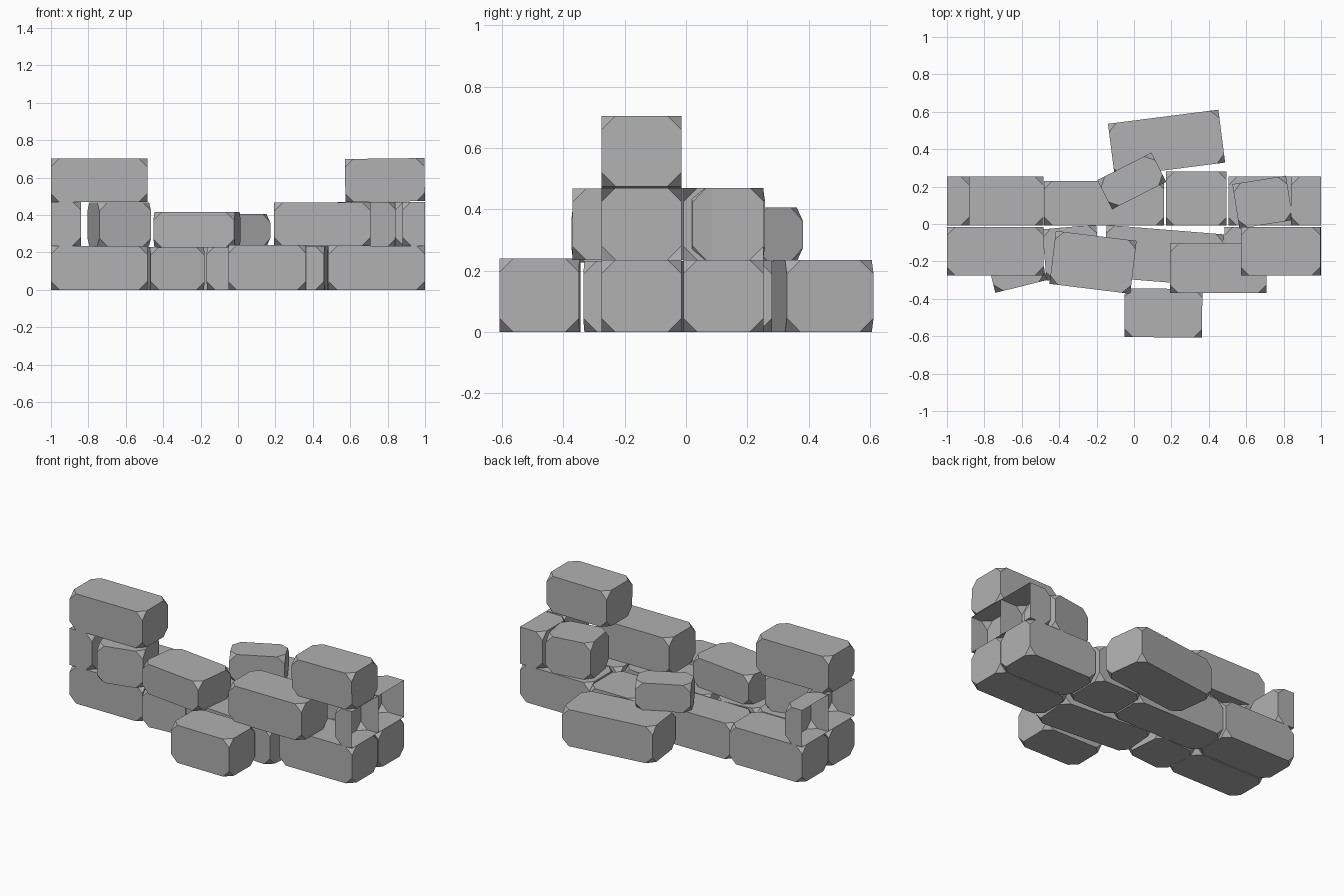
import bpy, bmesh
from math import radians
from mathutils import Matrix, Vector

if "Cube" in bpy.data.objects:
    bpy.data.objects.remove(bpy.data.objects["Cube"])

CUT = 0.045      # size of the chipped corners

# Mid-grey stone
grey = bpy.data.materials.new("stone_grey")
grey.diffuse_color = (0.44, 0.44, 0.44, 1)
grey.use_nodes = True
grey.node_tree.nodes["Principled BSDF"].inputs["Base Color"].default_value = grey.diffuse_color


def stone(name, center, size, turn=0, tilt=0, clip=0):
    """Brick with chipped corners; clip=+1/-1 leaves it cut open at that wall end."""
    bm = bmesh.new()
    bmesh.ops.create_cube(bm, size=1)
    bmesh.ops.scale(bm, vec=Vector(size), verts=bm.verts)
    bmesh.ops.bevel(bm, geom=bm.verts[:], offset=CUT, segments=1, affect='VERTICES')
    rot = Matrix.Rotation(radians(turn), 4, 'Z') @ Matrix.Rotation(radians(tilt), 4, 'Y')
    bmesh.ops.transform(bm, matrix=Matrix.Translation(center) @ rot, verts=bm.verts)
    if clip:
        bmesh.ops.bisect_plane(bm, geom=bm.verts[:] + bm.edges[:] + bm.faces[:],
                               plane_co=(clip, 0, 0), plane_no=(clip, 0, 0),
                               clear_outer=True)
    me = bpy.data.meshes.new(name)
    bm.to_mesh(me)
    bm.free()
    me.materials.append(grey)
    bpy.context.collection.objects.link(bpy.data.objects.new(name, me))


def row_stone(name, x0, x1, y0, y1, z0, z1, **kw):
    stone(name, ((x0 + x1) / 2, (y0 + y1) / 2, (z0 + z1) / 2),
          (x1 - x0, y1 - y0, z1 - z0), **kw)


FRONT = (-0.275, -0.015)
BACK = (-0.008, 0.253)
Z0, Z1, Z2, Z3 = 0, 0.235, 0.47, 0.702

# Bottom course, front row
row_stone("base_front_left", -1, -0.485, *FRONT, Z0, Z1)
stone("base_front_mid_left", (-0.335, -0.153, 0.115), (0.29, 0.275, 0.23), turn=5)
stone("base_front_mid_right", (0.157, -0.17, 0.116), (0.63, 0.28, 0.232), turn=-4.6)
row_stone("base_front_right", 0.485, 1, *FRONT, Z0, Z1)

# Bottom course, back row
row_stone("base_back_left", -1, -0.485, *BACK, Z0, Z1)
row_stone("base_back_mid_left", -0.48, 0.16, -0.008, 0.231, Z0, 0.23)
row_stone("base_back_mid_right", 0.17, 0.495, -0.008, 0.28, Z0, 0.233)
row_stone("base_back_right", 0.505, 1, *BACK, Z0, Z1)

# Second course: half stones cut open at the wall ends
row_stone("half_front_left", -1.35, -0.84, *FRONT, Z1, Z2, clip=-1)
row_stone("half_back_left", -1.39, -0.88, *BACK, Z1, Z2, clip=-1)
row_stone("half_front_right", 0.88, 1.39, *FRONT, Z1, Z2, clip=1)
row_stone("half_back_right", 0.84, 1.35, *BACK, Z1, Z2, clip=1)

# Second course: shifted stones
stone("shifted_left", (-0.635, -0.205, 0.35), (0.285, 0.265, 0.235), turn=14)
stone("shifted_mid", (-0.219, -0.205, 0.322), (0.435, 0.285, 0.19), turn=-7)
row_stone("shifted_right", 0.193, 0.708, -0.37, -0.105, Z1, 0.467)
stone("shifted_back", (0.688, 0.117, 0.352), (0.29, 0.24, 0.233), turn=9)

# Top course
row_stone("top_left", -1, -0.485, *FRONT, Z2, Z3)
row_stone("top_right", 0.573, 0.998, *FRONT, 0.472, Z3, tilt=-0.7)

# Fallen stones
stone("fallen_front", (0.157, -0.476, 0.12), (0.415, 0.26, 0.24), turn=-0.6)
stone("fallen_back", (0.174, 0.432, 0.117), (0.595, 0.285, 0.234), turn=7.3)
stone("fallen_on_top", (-0.012, 0.23, 0.318), (0.325, 0.175, 0.175), turn=27)
